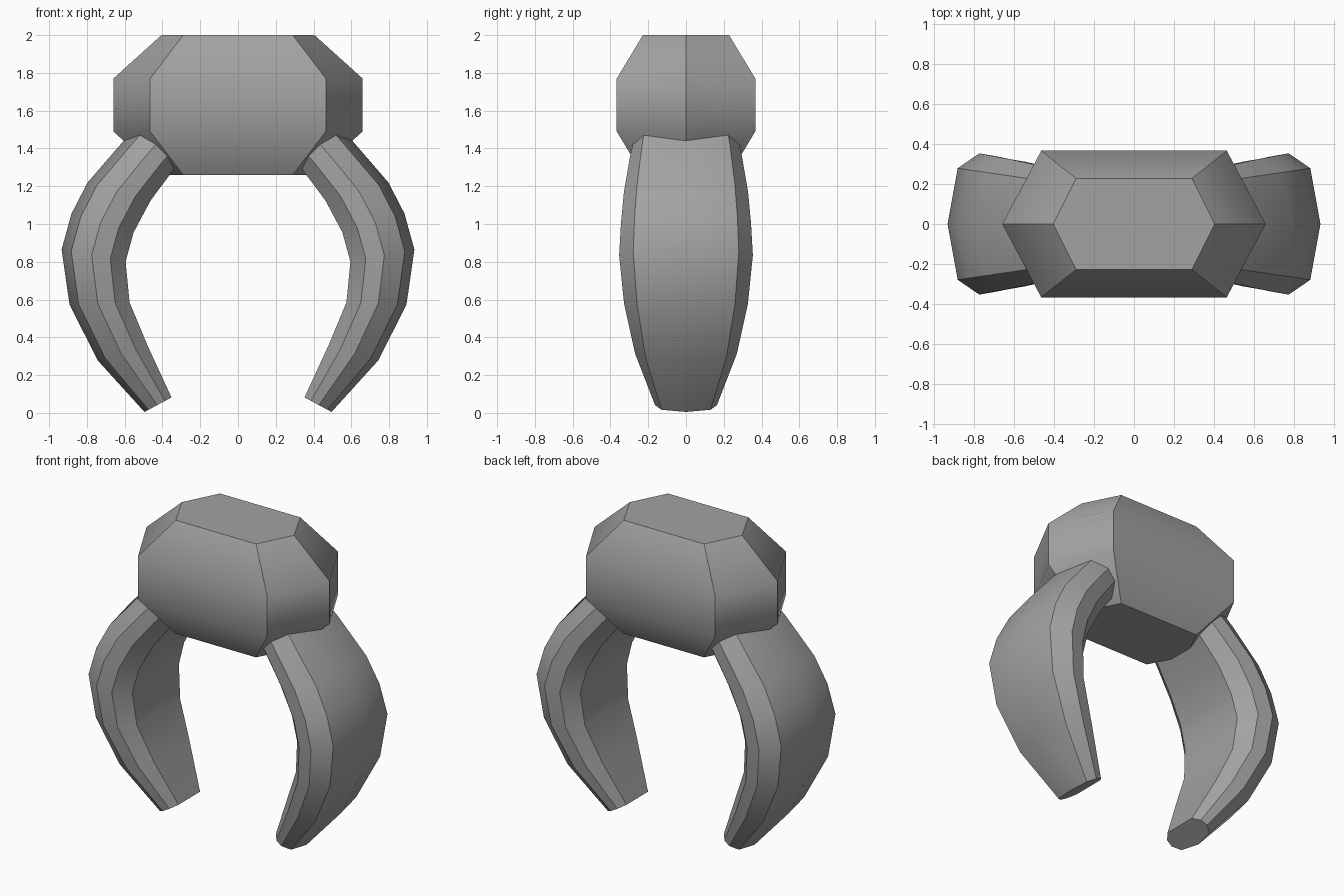
import bpy
import bmesh
from mathutils import Vector

cube = bpy.data.objects.get("Cube")
if cube:
    bpy.data.objects.remove(cube, do_unlink=True)

# Single plain grey
grey = bpy.data.materials.new("mid grey")
grey.use_nodes = True
colour = (0.36, 0.36, 0.36, 1)
grey.diffuse_color = colour
shader = next(n for n in grey.node_tree.nodes if n.type == 'BSDF_PRINCIPLED')
shader.inputs["Base Color"].default_value = colour
shader.inputs["Roughness"].default_value = 0.7


def loft(name, rings, soft_ribs=()):
    """Skin and cap a stack of rings; ribs and cap rims are sharp, the rest smooth."""
    bm = bmesh.new()
    loops = [[bm.verts.new(p) for p in ring] for ring in rings]
    count = len(loops[0])
    for a, b in zip(loops, loops[1:]):
        for i in range(count):
            j = (i + 1) % count
            bm.faces.new((a[i], a[j], b[j], b[i])).smooth = True
        for i in range(count):
            bm.edges.get((a[i], b[i])).smooth = i in soft_ribs
    for end in (loops[0], loops[-1]):
        for edge in bm.faces.new(end).edges:
            edge.smooth = False
    bmesh.ops.recalc_face_normals(bm, faces=bm.faces)
    mesh = bpy.data.meshes.new(name)
    bm.to_mesh(mesh)
    bm.free()
    mesh.materials.append(grey)
    obj = bpy.data.objects.new(name, mesh)
    bpy.context.collection.objects.link(obj)


# Body: faceted block with a flattened hexagon outline
def hexagon(z, tip, side, depth):
    return [(tip, 0, z), (side, depth, z), (-side, depth, z),
            (-tip, 0, z), (-side, -depth, z), (side, -depth, z)]


small = (0.405, 0.29, 0.228)
large = (0.66, 0.465, 0.367)
loft("body", [hexagon(1.26, *small), hexagon(1.49, *large),
              hexagon(1.77, *large), hexagon(2.0, *small)])

# Leg stations: outer x, outer z, inner x, inner z, half width
stations = [
    (0.50, 1.56, 0.27, 1.37, 0.27),
    (0.606, 1.44, 0.347, 1.28, 0.295),
    (0.796, 1.22, 0.463, 1.124, 0.328),
    (0.881, 1.056, 0.553, 0.955, 0.344),
    (0.934, 0.865, 0.595, 0.80, 0.354),
    (0.892, 0.574, 0.574, 0.585, 0.328),
    (0.743, 0.278, 0.479, 0.357, 0.27),
    (0.495, 0.005, 0.352, 0.082, 0.164),
]

# Half cross-section: share of the way from outside to inside, share of half width
half_section = [(0.15, 0.79), (0.47, 1), (0.76, 0.95), (1, 0.68)]
section = [(0, 0)] + half_section + [(d, -w) for d, w in reversed(half_section)]


def leg_ring(station, side):
    ox, oz, ix, iz, width = station
    outer, inner = Vector((ox, 0, oz)), Vector((ix, 0, iz))
    ring = []
    for depth, across in section:
        p = outer.lerp(inner, depth)
        ring.append((p.x * side, across * width, p.z))
    return ring


# Curved legs, mirrored left and right, with a soft ridge down the outer face
for name, side in (("left_leg", 1), ("right_leg", -1)):
    loft(name, [leg_ring(s, side) for s in stations], soft_ribs=(0,))
